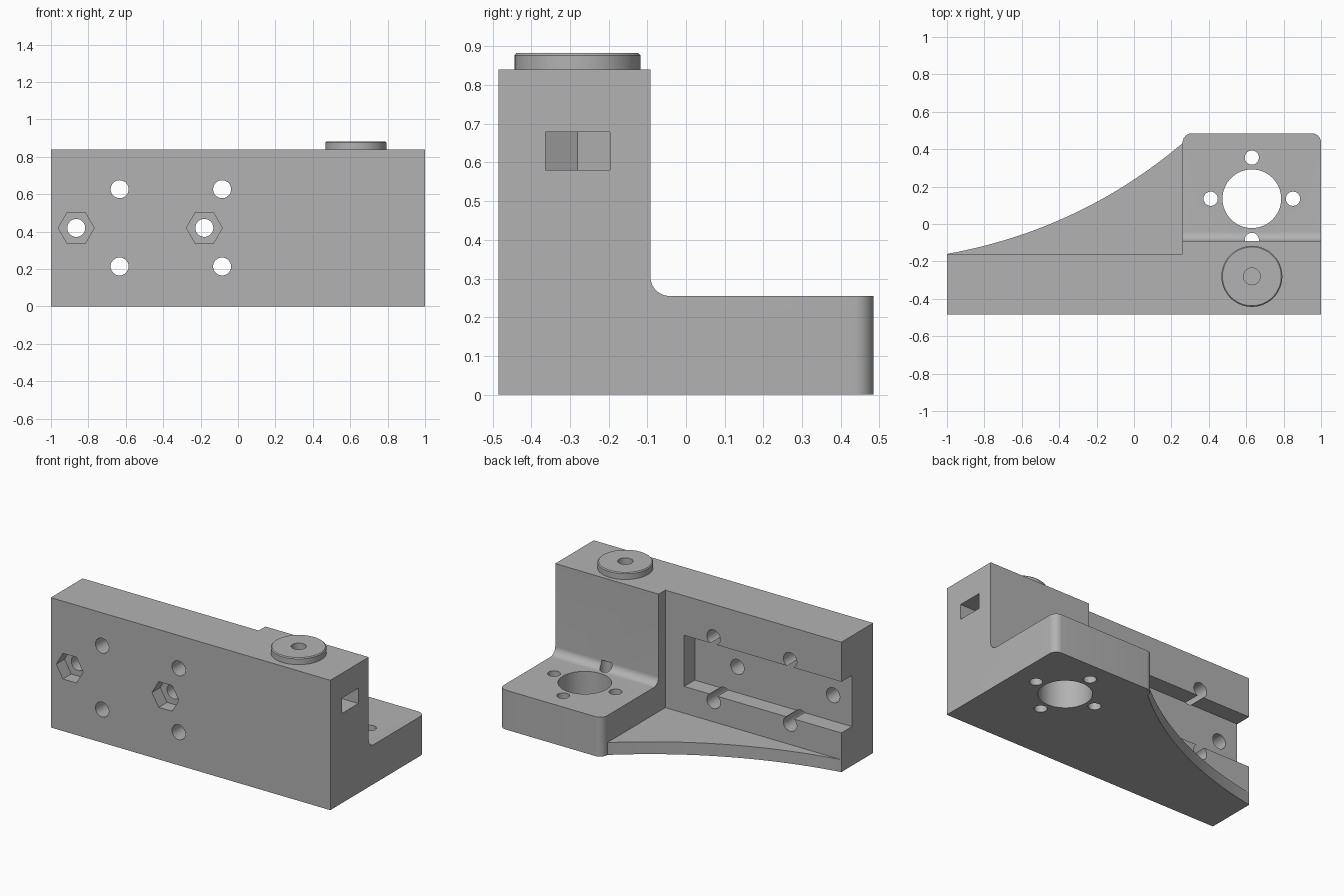
import bpy, bmesh, math
from mathutils import Vector

cube = bpy.data.objects.get("Cube")
if cube:
    bpy.data.objects.remove(cube, do_unlink=True)

grey = bpy.data.materials.new("plain_grey")
grey.use_nodes = True
grey.diffuse_color = (0.448, 0.448, 0.448, 1)
grey.node_tree.nodes["Principled BSDF"].inputs["Base Color"].default_value = grey.diffuse_color

AXES = {"x": lambda a, b, c: (c, a, b),
        "y": lambda a, b, c: (a, c, b),
        "z": lambda a, b, c: (a, b, c)}


def prism(name, outline, axis, lo, hi, bevel=0, segments=1, pick=None):
    """Extrude a 2D outline along an axis, bevelling the edges that pick accepts."""
    place = AXES[axis]
    bm = bmesh.new()
    base = bm.faces.new([bm.verts.new(place(a, b, lo)) for a, b in outline])
    top = bmesh.ops.extrude_face_region(bm, geom=[base])["geom"]
    shift = Vector(place(0, 0, hi - lo))
    bmesh.ops.translate(bm, vec=shift, verts=[v for v in top if isinstance(v, bmesh.types.BMVert)])
    bmesh.ops.recalc_face_normals(bm, faces=bm.faces)
    if pick:
        edges = [e for e in bm.edges if pick(e)]
        bmesh.ops.bevel(bm, geom=edges, offset=bevel, segments=segments,
                        profile=0.5, affect="EDGES")
    mesh = bpy.data.meshes.new(name)
    bm.to_mesh(mesh)
    bm.free()
    mesh.materials.append(grey)
    obj = bpy.data.objects.new(name, mesh)
    bpy.context.collection.objects.link(obj)
    return obj


def rect(a0, a1, b0, b1):
    return [(a0, b0), (a1, b0), (a1, b1), (a0, b1)]


def ring(a, b, radius, sides=48, turn=0.0):
    steps = [turn + math.tau * i / sides for i in range(sides)]
    return [(a + radius * math.cos(t), b + radius * math.sin(t)) for t in steps]


def combine(target, other, operation):
    mod = target.modifiers.new(other.name, "BOOLEAN")
    mod.operation, mod.solver, mod.object = operation, "EXACT", other
    bpy.context.view_layer.objects.active = target
    bpy.ops.object.modifier_apply(modifier=mod.name)
    bpy.data.objects.remove(other, do_unlink=True)


FRONT, BACK, STEP_X, STEP_Y = -0.485, -0.16, 0.26, -0.092
HEIGHT, PLATE_Z, FILLET = 0.84, 0.255, 0.05
SCREW = (0.63, -0.28)
MOTOR = (0.63, 0.135)

# long upright wall
body = prism("bracket_body", rect(-1, 0.5, FRONT, BACK), "z", 0, HEIGHT)

# L-shaped end block with an inner fillet and rounded rear corners
fillet = []
for i in range(13):
    t = math.pi / 2 * i / 12
    fillet.append((STEP_Y + FILLET * (1 - math.sin(t)), PLATE_Z + FILLET * (1 - math.cos(t))))
profile = [(FRONT, 0), (0.485, 0), (0.485, PLATE_Z)] + fillet + [(STEP_Y, HEIGHT), (FRONT, HEIGHT)]


def rear_corner(e):
    return all(v.co.y > 0.48 for v in e.verts) and abs(e.verts[0].co.z - e.verts[1].co.z) > 0.1


combine(body, prism("motor_mount", profile, "x", STEP_X, 1, FILLET, 10, rear_corner), "UNION")

# thin web with a curved free edge
start, end, sag = Vector((-1, BACK)), Vector((STEP_X, 0.432)), 0.093
chord = end - start
normal = Vector((chord.y, -chord.x)).normalized()
curve = []
for i in range(33):
    t = i / 32
    curve.append(tuple(start + chord * t + normal * sag * 4 * t * (1 - t)))
web = curve + [(0.5, 0.4), (0.5, -0.3), (-1, -0.3)]
combine(body, prism("curved_web", web, "z", 0, 0.08), "UNION")

# round boss on top with a small chamfer
combine(body, prism("top_boss", ring(*SCREW, 0.163, 64), "z", 0.8, 0.883, 0.006, 1,
                    lambda e: all(v.co.z > 0.88 for v in e.verts)), "UNION")

# rear channel, open at one end
cutters = [prism("channel_cutter", rect(-1.2, 0.125, 0.253, 0.584), "y", -0.268, 0)]

# four mounting holes through the wall
for x in (-0.633, -0.085):
    for z in (0.214, 0.627):
        cutters.append(prism("mount_hole_cutter", ring(x, z, 0.048), "y", -0.6, 0))

# screw holes with hexagonal front recesses
for x in (-0.865, -0.18):
    cutters.append(prism("screw_hole_cutter", ring(x, 0.42, 0.048), "y", -0.6, 0))
    cutters.append(prism("hex_recess_cutter", ring(x, 0.42, 0.096, 6), "y", -0.6, FRONT + 0.085))

# side nut slot with a pointed inner end, and the screw hole above it
sx, sy = SCREW
half = 0.083
nut_slot = [(1.2, sy - half), (1.2, sy + half), (sx - 0.048, sy + half),
            (sx - 0.096, sy), (sx - 0.048, sy - half)]
cutters.append(prism("nut_slot_cutter", nut_slot, "z", 0.58, 0.679))
cutters.append(prism("boss_hole_cutter", ring(sx, sy, 0.045), "z", 0.45, 1))

# large bore and its four surrounding holes
mx, my = MOTOR
cutters.append(prism("bore_cutter", ring(mx, my, 0.157, 64), "z", -0.2, 0.5))
for dx, dy in ((1, 0), (0, 1), (-1, 0), (0, -1)):
    cutters.append(prism("bolt_hole_cutter", ring(mx + 0.22 * dx, my + 0.22 * dy, 0.038, 32),
                         "z", -0.2, PLATE_Z + FILLET))

for cutter in cutters:
    combine(body, cutter, "DIFFERENCE")

# smooth curved faces, keep edges crisp
bpy.ops.object.select_all(action="DESELECT")
body.select_set(True)
bpy.context.view_layer.objects.active = body
bpy.ops.object.shade_smooth_by_angle(angle=math.radians(25))
